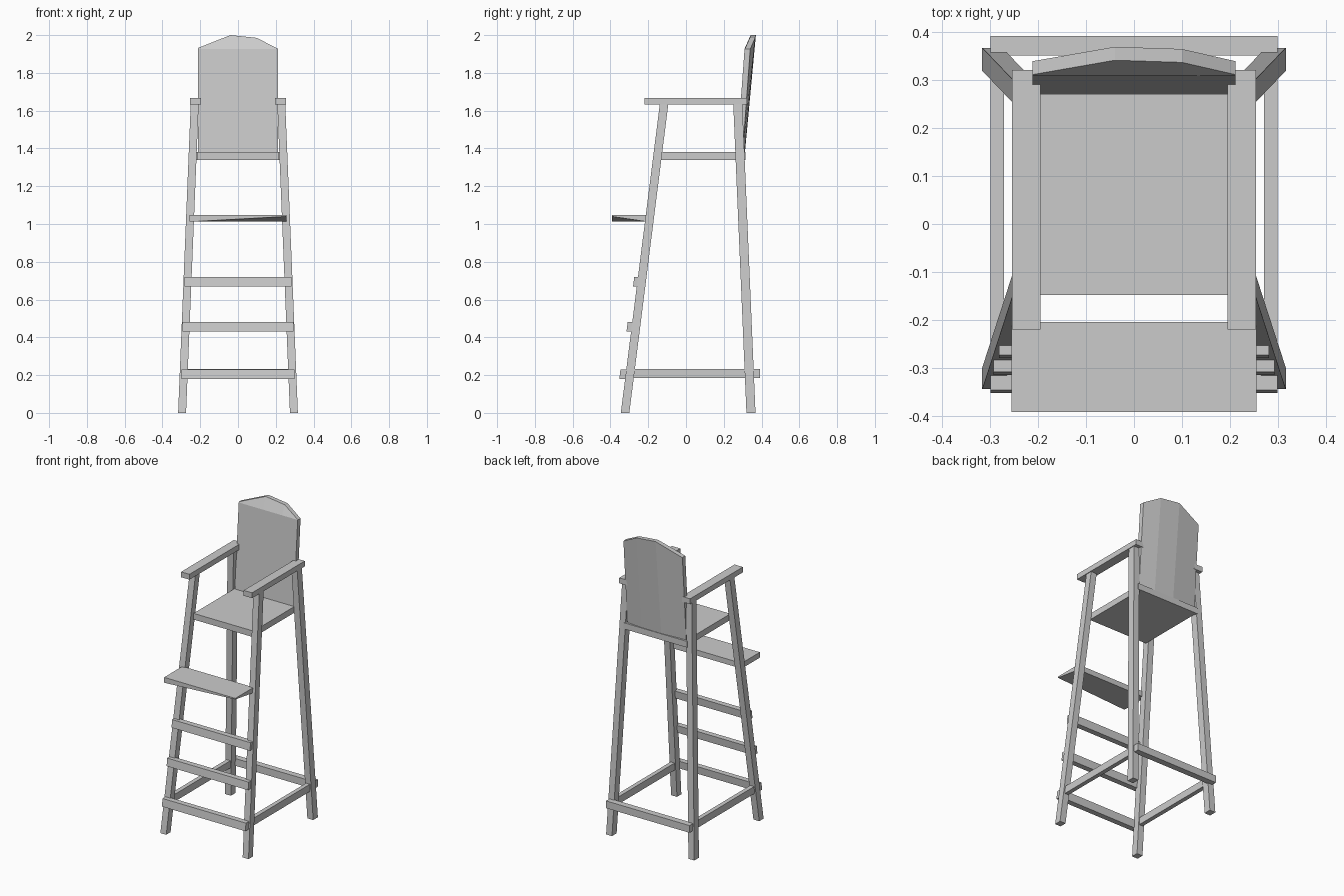
import bpy, bmesh
from mathutils import Vector

cube = bpy.data.objects.get("Cube")
if cube:
    bpy.data.objects.remove(cube, do_unlink=True)

grey = bpy.data.materials.new("plain grey")
grey.use_nodes = True
grey.diffuse_color = (0.6, 0.6, 0.6, 1)
grey.node_tree.nodes["Principled BSDF"].inputs["Base Color"].default_value = (0.6, 0.6, 0.6, 1)


def finish(bm, name):
    bmesh.ops.recalc_face_normals(bm, faces=bm.faces)
    mesh = bpy.data.meshes.new(name)
    bm.to_mesh(mesh)
    bm.free()
    mesh.materials.append(grey)
    obj = bpy.data.objects.new(name, mesh)
    bpy.context.collection.objects.link(obj)
    return obj


def loft(name, rings):
    """Closed solid through rings holding equal numbers of points."""
    bm = bmesh.new()
    loops = [[bm.verts.new(p) for p in ring] for ring in rings]
    n = len(loops[0])
    for a, b in zip(loops, loops[1:]):
        for i in range(n):
            j = (i + 1) % n
            bm.faces.new((a[i], a[j], b[j], b[i]))
    bm.faces.new(loops[0])
    bm.faces.new(loops[-1])
    return finish(bm, name)


def rect(x, y, z):
    return [(x[0], y[0], z), (x[1], y[0], z), (x[1], y[1], z), (x[0], y[1], z)]


def box(name, x, y, z):
    return loft(name, [rect(x, y, z[0]), rect(x, y, z[1])])


def span(a, b, s):
    return tuple(sorted((a * s, b * s)))


# Splayed legs, armrests and low side rails, one set per side
for side, s in (("left", 1), ("right", -1)):
    low, high = span(0.275, 0.317, s), span(0.208, 0.25, s)
    loft("front_leg_" + side, [rect(low, (-0.345, -0.3), 0), rect(high, (-0.138, -0.093), 1.64)])
    loft("back_leg_" + side, [rect(low, (0.32, 0.368), 0), rect(high, (0.25, 0.298), 1.64)])
    box("armrest_" + side, span(0.195, 0.255, s), (-0.22, 0.322), (1.632, 1.667))
    box("side_rail_" + side, span(0.272, 0.3, s), (-0.31, 0.35), (0.185, 0.232))

# Seat with its back bar
box("seat", (-0.216, 0.216), (-0.148, 0.3), (1.34, 1.38))
box("seat_back_bar", (-0.228, 0.228), (0.295, 0.315), (1.34, 1.38))

# Ladder rungs on the front legs and the rear rail
for i, (w, y, z) in enumerate([(0.3, -0.353, 0.18), (0.293, -0.315, 0.43), (0.282, -0.28, 0.67)]):
    lean = 0.006
    loft("rung_%d" % (i + 1), [rect((-w, w), (y, y + 0.036), z),
                               rect((-w, w), (y + lean, y + 0.036 + lean), z + 0.05)])
box("rear_rail", (-0.3, 0.3), (0.352, 0.393), (0.185, 0.232))

# Footboard, its underside rising to a thin front left corner
board = box("footboard", (-0.256, 0.256), (-0.393, -0.205), (1.012, 1.047))
for v in board.data.vertices:
    if v.co.z < 1.03 and v.co.x > 0 and v.co.y < -0.3:
        v.co.z = 1.04

# Backrest: flat front, faceted curved back, chamfered arched crown
xs = (-0.212, -0.04, 0.1, 0.212)
bow = (0, 1, 0.85, 0)
top_z = (1.93, 2.0, 1.985, 1.925)
rings = []
for x, b, z in zip(xs, bow, top_z):
    rings.append([(x, 0.27, 1.38), (x, 0.31, 1.927),
                  (x, 0.312 + 0.03 * b, z + 0.002 * (1 - b)),
                  (x, 0.34 + 0.03 * b, z), (x, 0.3 + 0.012 * b, 1.38)])
loft("backrest", rings)
